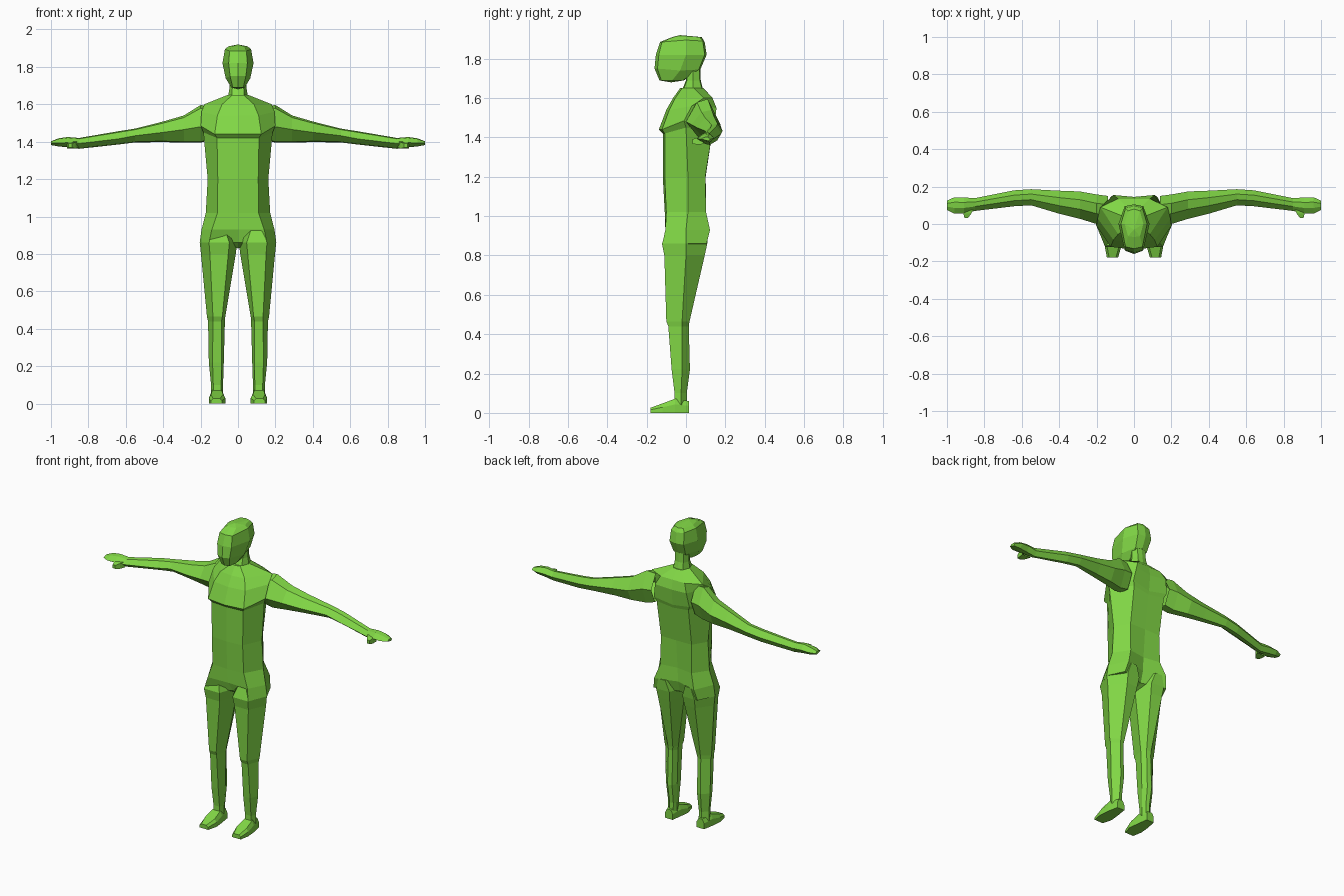
import bpy, bmesh

skin = bpy.data.materials.new("leaf_green")
skin.diffuse_color = (0.22, 0.68, 0.06, 1)


def loft(name, rings, start=None, end=None, mirror=False):
    """Skin closed rings of points; start/end: None = open, 'cap' = flat, point = apex."""
    bm = bmesh.new()
    rows = [[bm.verts.new(p) for p in ring] for ring in rings]
    n = len(rows[0])
    for a, b in zip(rows, rows[1:]):
        for i in range(n):
            j = (i + 1) % n
            bm.faces.new((a[i], a[j], b[j], b[i]))
    for row, kind in ((rows[0], start), (rows[-1], end)):
        if kind == "cap":
            bm.faces.new(row)
        elif kind:
            tip = bm.verts.new(kind)
            for i in range(n):
                bm.faces.new((row[i], row[(i + 1) % n], tip))
    bmesh.ops.recalc_face_normals(bm, faces=bm.faces)
    mesh = bpy.data.meshes.new(name)
    bm.to_mesh(mesh)
    bm.free()
    mesh.materials.append(skin)
    ob = bpy.data.objects.new(name, mesh)
    bpy.context.collection.objects.link(ob)
    if mirror:
        ob.modifiers.new("Mirror", 'MIRROR').use_mirror_merge = False
    return ob


def body_ring(z, a, hw, yf, ya, ys, yb, yc, dz=0):
    """Symmetric eight-point section: front centre, front edge, side, back edge, back centre."""
    half = [(a, ya, z), (hw, ys, z + dz), (a, yb, z + dz * 0.5)]
    return ([(0, yf, z)] + half + [(0, yc, z)]
            + [(-x, y, h) for x, y, h in reversed(half)])


# Torso: crotch up to the neck base
torso = [
    (0.86, 0.155, 0.205, -0.05, -0.12, 0.00, 0.105, 0.06),
    (0.93, 0.140, 0.195, -0.10, -0.105, 0.00, 0.122, 0.08),
    (1.02, 0.110, 0.172, -0.108, -0.100, 0.01, 0.102, 0.085),
    (1.20, 0.108, 0.162, -0.118, -0.108, 0.01, 0.098, 0.100),
    (1.42, 0.112, 0.185, -0.118, -0.108, 0.00, 0.135, 0.130, 0.03),
    (1.44, 0.125, 0.200, -0.138, -0.122, -0.01, 0.145, 0.135, 0.045),
    (1.54, 0.110, 0.195, -0.100, -0.085, 0.03, 0.155, 0.145, 0.02),
    (1.60, 0.085, 0.180, -0.066, -0.055, 0.09, 0.135, 0.135),
    (1.65, 0.030, 0.055, -0.030, -0.020, 0.04, 0.085, 0.090),
]
loft("torso", [body_ring(*t) for t in torso], start=(0, 0, 0.83), end="cap")

# Neck
neck = [
    (1.63, 0.035, 0.055, -0.025, -0.018, 0.035, 0.085, 0.090),
    (1.69, 0.030, 0.045, 0.000, 0.005, 0.035, 0.070, 0.075),
    (1.76, 0.030, 0.045, 0.000, 0.005, 0.035, 0.068, 0.072),
]
loft("neck", [body_ring(*t) for t in neck])

# Head: chin up to the crown
head = [
    (1.69, 0.028, 0.036, -0.135, -0.125, -0.07, -0.015, -0.01),
    (1.75, 0.042, 0.066, -0.160, -0.145, -0.03, 0.065, 0.075, -0.01),
    (1.82, 0.050, 0.083, -0.153, -0.138, 0.00, 0.095, 0.105),
    (1.885, 0.045, 0.070, -0.132, -0.122, 0.00, 0.085, 0.095, 0.01),
    (1.91, 0.032, 0.050, -0.070, -0.065, 0.00, 0.070, 0.080),
]
loft("head", [body_ring(*t) for t in head],
     start=(0, -0.075, 1.68), end=(0, -0.03, 1.92))


# Legs: inner x, front panel x range, outer x, front y, middle y, back y
def leg_ring(z, xi, x1, x2, xo, yf, ym, yb):
    return [(x1, yf, z), (x2, yf, z), (xo, ym, z),
            (x2 - 0.02, yb, z), (x1, yb - 0.005, z), (xi, ym, z)]


legs = [
    (0.93, 0.010, 0.070, 0.135, 0.185, -0.098, 0.00, 0.115),
    (0.86, 0.004, 0.046, 0.155, 0.204, -0.122, 0.00, 0.108),
    (0.80, 0.012, 0.052, 0.150, 0.198, -0.110, 0.00, 0.095),
    (0.465, 0.068, 0.084, 0.134, 0.166, -0.100, -0.02, 0.018),
    (0.44, 0.070, 0.088, 0.134, 0.160, -0.090, -0.02, 0.014),
    (0.22, 0.076, 0.088, 0.136, 0.156, -0.073, -0.02, 0.020),
    (0.10, 0.080, 0.090, 0.132, 0.144, -0.058, -0.025, 0.004),
    (0.04, 0.080, 0.090, 0.132, 0.146, -0.060, -0.025, 0.006),
]
loft("leg", [leg_ring(*t) for t in legs], start="cap", mirror=True)


# Feet: heel to toe, tapering wedge
def foot_ring(y, x1, x2, top):
    c = 0.012
    return [(x1, y, 0), (x2, y, 0), (x2, y, top * 0.6),
            (x2 - c, y, top), (x1 + c, y, top), (x1, y, top * 0.6)]


feet = [(0.014, 0.085, 0.137, 0.06), (-0.055, 0.075, 0.150, 0.072),
        (-0.12, 0.068, 0.156, 0.048), (-0.18, 0.085, 0.145, 0.026)]
loft("foot", [foot_ring(*t) for t in feet], "cap", "cap", mirror=True)


# Arms and hands: front y, back y, top z, front edge z, bottom z along x
def arm_ring(x, yf, yb, zt, zf, zb):
    w = yb - yf
    return [(x, yf, zf), (x, yf + 0.35 * w, zt - 0.15 * (zt - zf)), (x, yb - 0.3 * w, zt),
            (x, yb, (zt + zb) / 2), (x, yb - 0.25 * w, zb), (x, yf + 0.4 * w, zb + 0.005)]


arms = [
    (0.14, -0.005, 0.150, 1.590, 1.475, 1.41),
    (0.20, 0.000, 0.158, 1.596, 1.480, 1.395),
    (0.29, 0.028, 0.174, 1.540, 1.465, 1.395),
    (0.40, 0.055, 0.178, 1.508, 1.450, 1.398),
    (0.55, 0.100, 0.186, 1.470, 1.432, 1.396),
    (0.64, 0.095, 0.180, 1.456, 1.415, 1.385),
    (0.85, 0.070, 0.138, 1.420, 1.390, 1.362),
    (0.91, 0.055, 0.142, 1.425, 1.395, 1.370),
    (0.96, 0.055, 0.143, 1.418, 1.393, 1.375),
    (1.00, 0.075, 0.125, 1.402, 1.392, 1.382),
]
loft("arm", [arm_ring(*t) for t in arms], end="cap", mirror=True)


# Thumbs
def thumb_ring(y, x1, x2, z1, z2):
    return [(x1, y, z1), (x2, y, z1), (x2, y, z2), (x1, y, z2)]


thumbs = [(0.09, 0.855, 0.915, 1.366, 1.402), (0.055, 0.870, 0.912, 1.364, 1.398),
          (0.032, 0.888, 0.906, 1.368, 1.390)]
loft("thumb", [thumb_ring(*t) for t in thumbs], end="cap", mirror=True)
